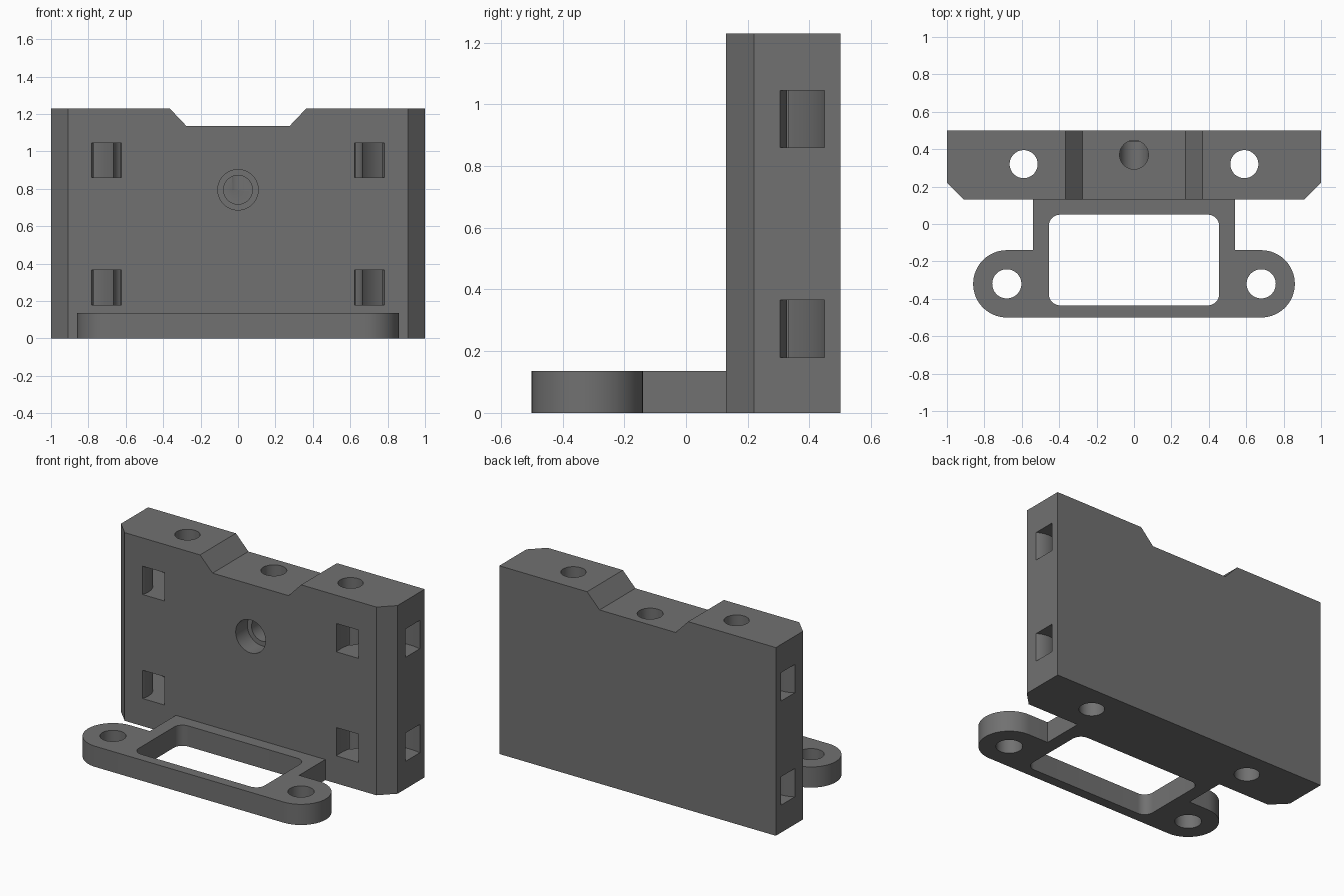
import bpy
import bmesh
import math

if "Cube" in bpy.data.objects:
    bpy.data.objects.remove(bpy.data.objects["Cube"])

grey = bpy.data.materials.new("dark_grey")
grey.diffuse_color = (0.165, 0.165, 0.165, 1)
grey.use_nodes = True
grey.node_tree.nodes["Principled BSDF"].inputs["Base Color"].default_value = grey.diffuse_color


def prism(name, outline, z0, z1):
    """Extrude an XY outline from z0 to z1."""
    bm = bmesh.new()
    face = bm.faces.new([bm.verts.new((x, y, z0)) for x, y in outline])
    top = bmesh.ops.extrude_face_region(bm, geom=[face])["geom"]
    bmesh.ops.translate(bm, vec=(0, 0, z1 - z0),
                        verts=[v for v in top if isinstance(v, bmesh.types.BMVert)])
    bmesh.ops.recalc_face_normals(bm, faces=bm.faces)
    mesh = bpy.data.meshes.new(name)
    bm.to_mesh(mesh)
    bm.free()
    obj = bpy.data.objects.new(name, mesh)
    bpy.context.collection.objects.link(obj)
    mesh.materials.append(grey)
    return obj


def arc(cx, cy, rx, ry, a0, a1, n):
    angles = [math.radians(a0 + (a1 - a0) * i / n) for i in range(n + 1)]
    return [(cx + rx * math.cos(a), cy + ry * math.sin(a)) for a in angles]


def circle(cx, cy, r, n=48):
    return arc(cx, cy, r, r, 0, 360, n)[:-1]


def mirrored(points):
    return points + [(-x, y) for x, y in reversed(points)]


def combine(target, other, operation="DIFFERENCE"):
    """Apply a boolean and drop the helper."""
    mod = target.modifiers.new("boolean", "BOOLEAN")
    mod.operation = operation
    mod.solver = "EXACT"
    mod.object = other
    bpy.context.view_layer.objects.active = target
    bpy.ops.object.modifier_apply(modifier=mod.name)
    bpy.data.objects.remove(other)


# Upright plate with chamfered front corners
bracket = prism("mounting_bracket",
                mirrored([(0.91, 0.13), (1, 0.22), (1, 0.5)]), 0, 1.23)

# Front flange with rounded lugs
flange = prism("flange", mirrored(arc(0.68, -0.32, 0.18, 0.18, -90, 90, 32)
                                  + [(0.54, -0.14), (0.54, 0.13)]), 0, 0.135)
combine(bracket, flange, "UNION")

# Rounded rectangular opening in the flange
opening = (arc(0.395, -0.375, 0.06, 0.06, -90, 0, 10)
           + arc(0.395, -0.01, 0.06, 0.06, 0, 90, 10))
combine(bracket, prism("opening_cutter", mirrored(opening), -0.1, 0.3))

# Sloped notch in the top edge
notch = prism("notch_cutter", mirrored([(0.275, 1.135), (0.465, 1.335)]), -0.7, 0)
notch.rotation_euler.x = math.pi / 2
bpy.context.view_layer.update()
combine(bracket, notch)

for side in (-1, 1):
    # Vertical through holes and lug holes
    combine(bracket, prism("plate_hole", circle(side * 0.59, 0.32, 0.075), -0.1, 1.4))
    combine(bracket, prism("lug_hole", circle(side * 0.68, -0.32, 0.078), -0.1, 0.3))
    # Curved strap channels joining the front and side windows
    ring = (arc(0.92, 0.181, 0.303, 0.278, 10, 260, 50)
            + arc(0.92, 0.181, 0.147, 0.147, 260, 10, 50))
    ring = [(side * x, y) for x, y in ring]
    for z in (0.18, 0.86):
        combine(bracket, prism("channel_cutter", ring, z, z + 0.185))

# Blind centre passage: stepped front bore meeting a vertical bore
combine(bracket, prism("top_bore", circle(0, 0.37, 0.077), 0.795, 1.4))
for radius, y0, y1 in ((0.077, 0, 0.44), (0.108, 0, 0.25)):
    bore = prism("front_bore", circle(0, 0.795, radius), -y1, -y0)
    bore.rotation_euler.x = math.pi / 2
    bpy.context.view_layer.update()
    combine(bracket, bore)

# Smooth the bores, keep the edges crisp
bpy.ops.object.select_all(action="DESELECT")
bracket.select_set(True)
bpy.context.view_layer.objects.active = bracket
bpy.ops.object.shade_smooth_by_angle(angle=math.radians(30))
